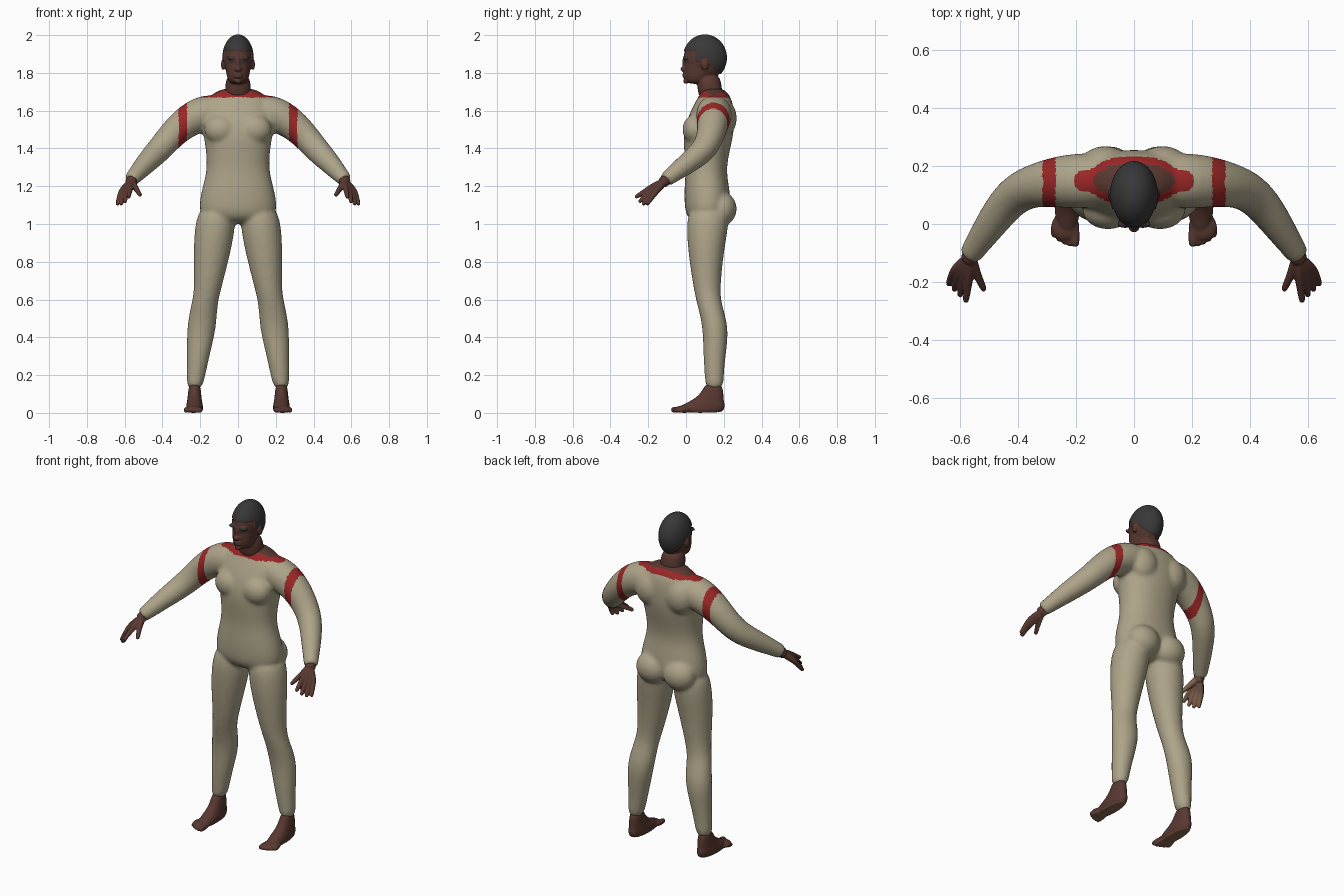
import bpy, bmesh, math
from mathutils import Vector, Matrix

if "Cube" in bpy.data.objects:
    bpy.data.objects.remove(bpy.data.objects["Cube"], do_unlink=True)


def make_material(name, red, green, blue):
    colour = (red, green, blue, 1)
    material = bpy.data.materials.new(name)
    material.use_nodes = True
    material.diffuse_color = colour
    shader = material.node_tree.nodes["Principled BSDF"]
    shader.inputs["Base Color"].default_value = colour
    shader.inputs["Roughness"].default_value = .8
    return material


BEIGE, RED, SKIN, HAIR, PALM = range(5)
materials = [
    make_material("beige_cloth", .42, .37, .25),
    make_material("red_cloth", .33, .02, .02),
    make_material("brown_skin", .1, .04, .03),
    make_material("dark_hair", .04, .04, .04),
    make_material("light_palm", .24, .13, .08),
]
SEGMENTS = 20
ANGLES = [math.tau * i / SEGMENTS for i in range(SEGMENTS)]


def skin_rings(bm, rings):
    """Join rings of points into a closed skin."""
    loops = [[bm.verts.new(point) for point in ring] for ring in rings]
    for lower, upper in zip(loops, loops[1:]):
        for i in range(SEGMENTS):
            bm.faces.new((lower[i - 1], lower[i], upper[i], upper[i - 1]))
    bm.faces.new(loops[0][::-1])
    bm.faces.new(loops[-1])


def soften(value, power):
    """Turn a sine or cosine into a squarer one."""
    return math.copysign(abs(value) ** (2 / power), value)


def stack(bm, sections, centre=lambda z: 0, power=2.2):
    """Level sections given as height, half width, front y and back y."""
    rings = []
    for z, half, front, back in sections:
        middle, depth = (front + back) / 2, (back - front) / 2
        rings.append([(centre(z) + half * soften(math.cos(a), power),
                       middle + depth * soften(math.sin(a), power), z)
                      for a in ANGLES])
    skin_rings(bm, rings)


def tube(bm, path, side):
    """Round tube along pairs of point and radius, mirrored by side."""
    points = [Vector((side * x, y, z)) for (x, y, z), radius in path]
    rings = []
    for i, point in enumerate(points):
        ahead = points[min(i + 1, len(points) - 1)] - points[max(i - 1, 0)]
        across = ahead.cross(Vector((0, 0, 1))).normalized()
        upward = across.cross(ahead).normalized()
        radius = path[i][1]
        rings.append([point + radius * (across * math.cos(a) + upward * math.sin(a))
                      for a in ANGLES])
    skin_rings(bm, rings)


def blob(bm, centre, radii, side=1):
    x, y, z = centre
    place = Matrix.Translation((side * x, y, z)) @ Matrix.Diagonal((*radii, 1))
    bmesh.ops.create_uvsphere(bm, u_segments=20, v_segments=12, radius=1, matrix=place)


def inside(u, v, width, height):
    """Whether an offset lies within an ellipse."""
    return (u / width) ** 2 + (v / height) ** 2 < 1


def finish(bm, name, voxel, rule, smoothing=2):
    """Fuse the overlapping shapes, then colour the faces by a rule."""
    bmesh.ops.recalc_face_normals(bm, faces=bm.faces[:])
    rough = bpy.data.meshes.new(name)
    bm.to_mesh(rough)
    bm.free()
    obj = bpy.data.objects.new(name, rough)
    bpy.context.scene.collection.objects.link(obj)
    obj.modifiers.new("round", "SUBSURF").levels = 2
    fuse = obj.modifiers.new("fuse", "REMESH")
    fuse.mode = "VOXEL"
    fuse.voxel_size = voxel
    relax = obj.modifiers.new("relax", "SMOOTH")
    relax.factor = .5
    relax.iterations = smoothing
    graph = bpy.context.evaluated_depsgraph_get()
    mesh = bpy.data.meshes.new_from_object(obj.evaluated_get(graph))
    obj.modifiers.clear()
    obj.data = mesh
    mesh.materials.clear()
    for material in materials:
        mesh.materials.append(material)
    for face in mesh.polygons:
        face.use_smooth = True
        face.material_index = rule(face)
    return mesh


# Suit: torso, arms and legs in one skin
bm = bmesh.new()
stack(bm, [(1, .1, .05, .17), (1.04, .2, 0, .22), (1.1, .21, -.01, .24),
           (1.2, .19, -.01, .23), (1.3, .16, 0, .21), (1.45, .18, -.02, .25),
           (1.55, .2, 0, .26), (1.65, .19, .05, .25), (1.7, .12, .08, .22),
           (1.72, .07, .09, .19)])
for side in (1, -1):
    tube(bm, [((.06, .15, 1.6), .09), ((.2, .15, 1.59), .1), ((.32, .14, 1.51), .08),
              ((.41, .11, 1.4), .07), ((.48, .02, 1.33), .06),
              ((.56, -.1, 1.24), .04), ((.57, -.11, 1.23), .04)], side)
    # The leg slants outward, with the shin set further out than the thigh
    stack(bm, [(1.1, .09, .02, .22), (1, .11, 0, .23), (.85, .1, .01, .2),
               (.65, .07, .04, .18), (.57, .07, .06, .19), (.45, .08, .09, .23),
               (.3, .06, .09, .21), (.2, .05, .1, .2), (.12, .04, .1, .2)],
          lambda z: side * (.235 - .115 * z + (.01 if z < .6 else 0)), 2)
    blob(bm, (.09, .05, 1.5), (.09, .07, .08), side)    # chest
    blob(bm, (.09, .19, 1.08), (.1, .08, .09), side)    # buttock
    blob(bm, (.1, .2, 1.56), (.09, .07, .1), side)      # shoulder blade


def suit_colour(face):
    x, y, z = abs(face.center.x), face.center.y, face.center.z
    if .27 < x < .315 and z > 1.38:
        return RED
    if z > 1.68 and inside(x, y - .15, .14, .06):
        return SKIN
    return RED if z > 1.67 and x < .23 else BEIGE


finish(bm, "suit", .011, suit_colour, 5)

# Head with neck and features
bm = bmesh.new()
stack(bm, [(1.65, .07, .07, .2), (1.72, .07, .06, .19), (1.8, .06, .05, .18)])
stack(bm, [(1.74, .04, .01, .1), (1.77, .06, -.01, .13),
           (1.85, .07, -.01, .18), (1.92, .07, 0, .18)])
blob(bm, (0, .1, 1.88), (.08, .115, .12))        # skull
blob(bm, (0, -.01, 1.82), (.02, .02, .015))      # nose tip
blob(bm, (0, -.01, 1.85), (.01, .01, .04))       # nose bridge
for lip_height in (1.78, 1.793):
    blob(bm, (0, -.005, lip_height), (.025, .015, .007))
blob(bm, (0, 0, 1.757), (.02, .015, .015))       # chin
for side in (1, -1):
    blob(bm, (.03, 0, 1.88), (.03, .015, .01), side)    # brow
    blob(bm, (.08, .1, 1.845), (.01, .02, .03), side)   # ear


def head_colour(face):
    x, y, z = abs(face.center.x), face.center.y, face.center.z
    eyebrow = inside(x - .033, z - 1.884, .02, .006)
    eye = inside(x - .032, z - 1.859, .015, .006)
    if inside(y - .1, z - 1.845, .025, .035):
        return SKIN
    if y < .03 and (eyebrow or eye):
        return HAIR
    # Hairline: high in front, level at the temple, sloping down to the nape
    hairline = 1.92 if y < .055 else 1.865 - max(y - .12, 0) * 1.2
    return HAIR if z > hairline else SKIN


head = finish(bm, "head", .005, head_colour)
# Hair stands slightly proud of the scalp
hair = {v for face in head.polygons for v in face.vertices
        if face.material_index == HAIR and (face.center.z > 1.9 or face.center.y > .05)}
lifted = {v: head.vertices[v].co + head.vertices[v].normal * .005 for v in hair}
for v, position in lifted.items():
    head.vertices[v].co = position

# Hands: four fingers fan evenly from index to little finger, plus a thumb
wrist = Vector((.565, -.115, 1.225))
fingers = [(Vector((.545, -.165, 1.195)), Vector((.515, -.23, 1.15)))]
for i in range(4):
    knuckle = Vector((.57, -.19, 1.19)).lerp(Vector((.62, -.16, 1.17)), i / 3)
    tip = Vector((.58, -.27, 1.14)).lerp(Vector((.64, -.21, 1.1)), i / 3)
    tip.z -= .015 * math.sin(math.pi * i / 3)
    fingers.append((knuckle, tip))

for side, label in ((1, "left"), (-1, "right")):
    bm = bmesh.new()
    tube(bm, [((.54, -.07, 1.26), .03), (wrist, .03), ((.575, -.13, 1.215), .03)], side)
    for knuckle, tip in fingers:
        tube(bm, [(wrist, .02), (wrist.lerp(knuckle, .5), .02), (knuckle, .016),
                  (knuckle.lerp(tip, .5), .013), (knuckle.lerp(tip, .9), .011),
                  (tip, .008)], side)
    palm_way = Vector((-.7 * side, .3, -.7))
    finish(bm, label + "_hand", .004,
           lambda face: PALM if face.normal.dot(palm_way) > .6 else SKIN)

    # Foot: heel and instep, ball, then toes shortening outward
    bm = bmesh.new()
    stack(bm, [(0, .04, -.04, .19), (.015, .045, -.05, .2), (.04, .045, -.03, .21),
               (.06, .04, .02, .2), (.1, .035, .08, .2), (.16, .03, .1, .19)],
          lambda z: side * .23)
    blob(bm, (.237, -.01, .02), (.05, .05, .02), side)
    for i in range(5):
        x, tip = .203 + .018 * i, -.08 + .002 * i * i
        radius = .012 if i else .016
        tube(bm, [((x, 0, .018), radius), ((x, tip + .02, radius), radius),
                  ((x, tip, radius), radius * .8)], side)
    finish(bm, label + "_foot", .005,
           lambda face: PALM if face.normal.z < -.7 and face.center.z < .02 else SKIN)
